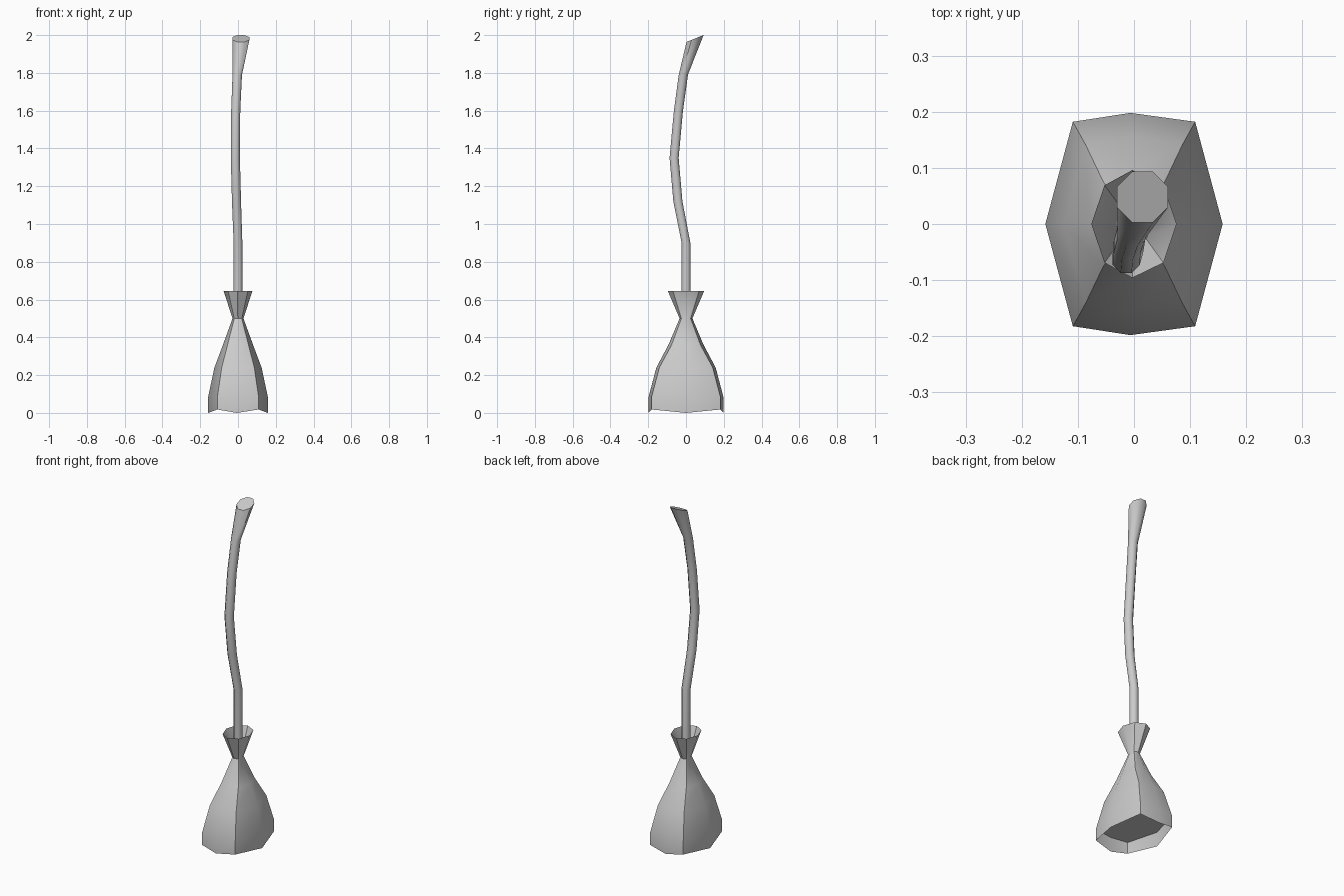
import bpy, bmesh, math

if "Cube" in bpy.data.objects:
    bpy.data.objects.remove(bpy.data.objects["Cube"])


def loft(name, rings, cap_first=False, cap_last=False, angle=40):
    """Skin a list of equal-length point rings into one shell."""
    bm = bmesh.new()
    loops = [[bm.verts.new(p) for p in ring] for ring in rings]
    n = len(loops[0])
    for a, b in zip(loops, loops[1:]):
        for i in range(n):
            j = (i + 1) % n
            bm.faces.new((a[i], a[j], b[j], b[i]))
    if cap_first:
        bm.faces.new(loops[0][::-1])
    if cap_last:
        bm.faces.new(loops[-1])
    mesh = bpy.data.meshes.new(name)
    bm.to_mesh(mesh)
    bm.free()
    obj = bpy.data.objects.new(name, mesh)
    bpy.context.collection.objects.link(obj)
    bpy.ops.object.select_all(action='DESELECT')
    obj.select_set(True)
    bpy.context.view_layer.objects.active = obj
    bpy.ops.object.shade_smooth_by_angle(angle=math.radians(angle))
    return obj


def head_ring(z, rx, ry, k, notch=0.0):
    """Flattened octagon; k sets how far the corners reach in y."""
    shape = [(1, 0), (.69, k), (-.04, 1), (-.69, k),
             (-1, 0), (-.69, -k), (-.04, -1), (.69, -k)]
    return [(rx * x, ry * y, z + notch * (i % 2)) for i, (x, y) in enumerate(shape)]


# Bristle head: scalloped hem, pinched neck, open flared collar
head = [
    head_ring(0.0, .158, .198, .92, .018),
    head_ring(.085, .158, .198, .92),
    head_ring(.24, .125, .157, .9),
    head_ring(.36, .080, .093, .82),
    head_ring(.50, .029, .034, .72),
    head_ring(.645, .076, .096, .72),
]
loft("bristle_head", head)

# Recessed underside closing the bristles above the hem
loft("bristle_underside", [head_ring(.085, .157, .197, .92),
                           head_ring(.0855, .08, .10, .92)], cap_last=True)

# Crooked handle: x, y, z, radius, slope of the ring towards +y
path = [
    (0, 0, .46, .024, 0),
    (0, 0, .90, .024, 0),
    (-.008, -.043, 1.12, .025, 0),
    (-.014, -.063, 1.35, .025, 0),
    (-.012, -.040, 1.60, .025, 0),
    (-.004, -.014, 1.79, .026, .1),
    (.015, .048, 1.982, .047, .4),
]
SIDES = 8
rings = []
for x, y, z, r, slope in path:
    ring = []
    for i in range(SIDES):
        a = 2 * math.pi * (i + .5) / SIDES
        dx, dy = 1.04 * r * math.cos(a), 1.04 * r * math.sin(a)
        ring.append((x + dx, y + dy, z + slope * dy))
    rings.append(ring)
loft("handle", rings, cap_first=True, cap_last=True, angle=50)
